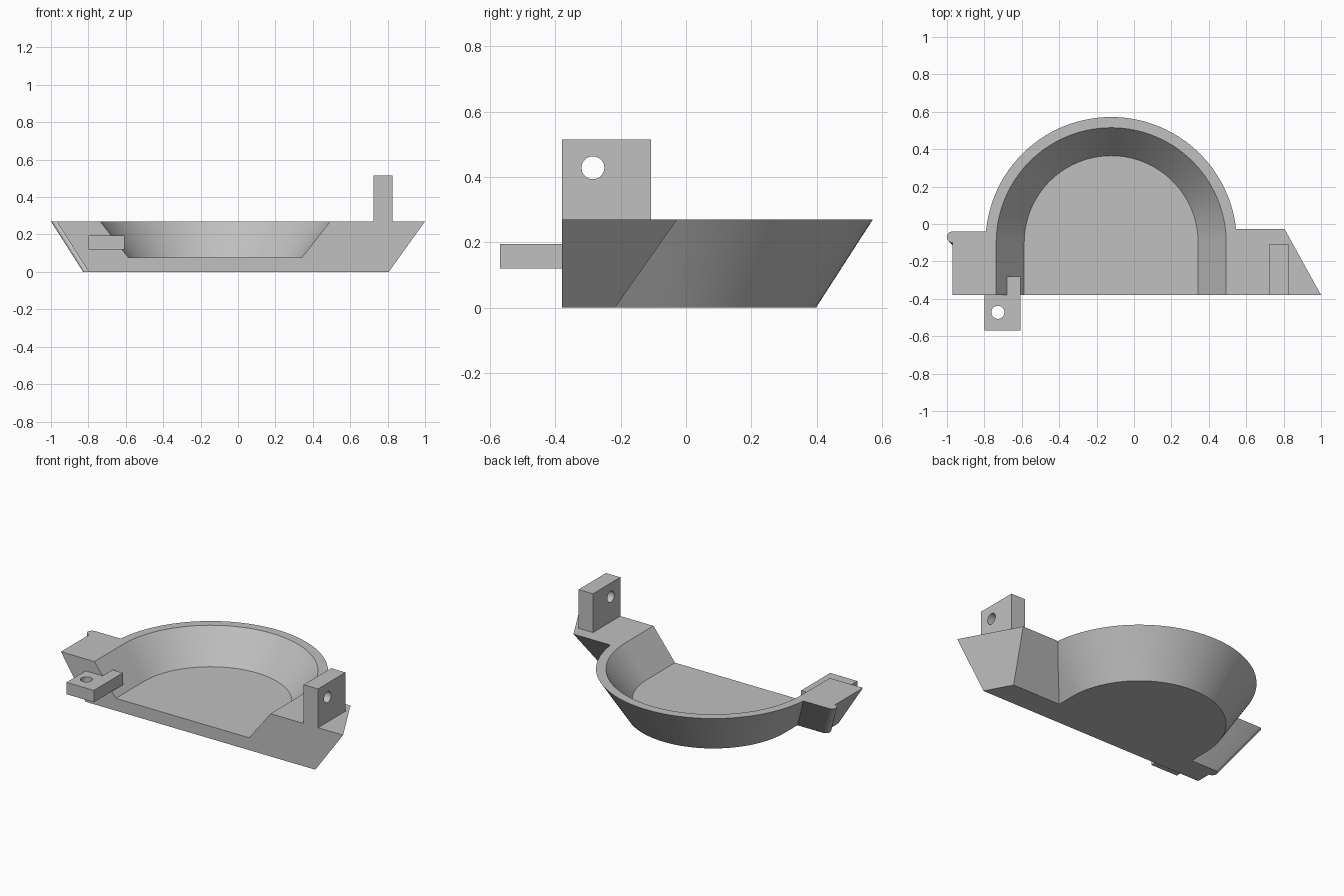
import bpy, bmesh, math
from mathutils import Matrix

if "Cube" in bpy.data.objects:
    bpy.data.objects.remove(bpy.data.objects["Cube"])

FRONT, TOP, FLOOR = -0.38, 0.27, 0.078
CX, CY = -0.122, -0.10            # centre of the half-round bowl

grey = bpy.data.materials.new("plain grey")
grey.diffuse_color = (0.53, 0.53, 0.53, 1)
grey.use_nodes = True
grey.node_tree.nodes["Principled BSDF"].inputs["Base Color"].default_value = grey.diffuse_color


def add_object(name, bm):
    bmesh.ops.recalc_face_normals(bm, faces=bm.faces)
    mesh = bpy.data.meshes.new(name)
    bm.to_mesh(mesh)
    bm.free()
    mesh.materials.append(grey)
    obj = bpy.data.objects.new(name, mesh)
    bpy.context.collection.objects.link(obj)
    return obj


def loft(name, low, high, z0, z1):
    """Solid between two matching outlines at heights z0 and z1."""
    bm = bmesh.new()
    a = [bm.verts.new((x, y, z0)) for x, y in low]
    b = [bm.verts.new((x, y, z1)) for x, y in high]
    bm.faces.new(a)
    bm.faces.new(b)
    n = len(a)
    for i in range(n):
        j = (i + 1) % n
        bm.faces.new((a[i], a[j], b[j], b[i]))
    return add_object(name, bm)


def box(name, x0, x1, y0, y1, z0, z1):
    outline = [(x0, y0), (x1, y0), (x1, y1), (x0, y1)]
    return loft(name, outline, outline, z0, z1)


def pin(name, centre, radius, axis):
    bm = bmesh.new()
    rot = Matrix.Rotation(math.pi / 2, 4, 'Y') if axis == 'X' else Matrix()
    bmesh.ops.create_cone(bm, cap_ends=True, segments=40, radius1=radius, radius2=radius,
                          depth=0.3, matrix=Matrix.Translation(centre) @ rot)
    return add_object(name, bm)


def arch(r, front, n=56):
    """Half circle with straight legs running to the front."""
    arc = [(CX + r * math.cos(math.pi * i / n), CY + r * math.sin(math.pi * i / n))
           for i in range(n + 1)]
    return [(CX + r, front)] + arc + [(CX - r, front)]


def combine(target, other, operation):
    mod = target.modifiers.new(operation, 'BOOLEAN')
    mod.operation, mod.solver, mod.object = operation, 'EXACT', other
    bpy.context.view_layer.objects.active = target
    bpy.ops.object.modifier_apply(modifier=mod.name)
    bpy.data.objects.remove(other)


# Tapered half-round shell
body = loft("half_bowl_bracket", arch(0.498, FRONT), arch(0.672, FRONT), 0, TOP)

# Right ear with slanted end
right_ear = loft("right_ear",
                 [(0.3, FRONT), (0.806, FRONT), (0.717, -0.217), (0.3, -0.217)],
                 [(0.3, FRONT), (1.0, FRONT), (0.805, -0.027), (0.3, -0.027)], 0, TOP)

# Left ear with rounded lip, sheared inward toward the bottom
lip = [(-0.97 + 0.03 * math.cos(a), -0.07 + 0.03 * math.sin(a))
       for a in (math.radians(90 + 15 * i) for i in range(13))]
low_lip = [(x + 0.172, y - 0.185) for x, y in lip]
left_ear = loft("left_ear",
                [(-0.5, -0.225)] + low_lip + [(-0.798, FRONT), (-0.5, FRONT)],
                [(-0.5, -0.04)] + lip + [(-0.97, FRONT), (-0.5, FRONT)], 0, TOP)

for ear in (right_ear, left_ear):
    combine(body, ear, 'UNION')

# Hollow of the bowl, open at the front
slope = 0.15 / (TOP - FLOOR)
hollow = loft("hollow_cutter", arch(0.465, -0.6), arch(0.465 + slope * 0.3, -0.6),
              FLOOR, FLOOR + 0.3)
combine(body, hollow, 'DIFFERENCE')

# Upright tab on the right, flat tab on the left, each with a pin hole
upright_tab = box("upright_tab", 0.725, 0.825, FRONT, -0.107, 0.262, 0.515)
flat_tab = box("flat_tab", -0.798, -0.608, -0.57, -0.28, 0.12, 0.195)
combine(upright_tab, pin("pin_cutter", (0.775, -0.285, 0.428), 0.035, 'X'), 'DIFFERENCE')
combine(flat_tab, pin("pin_cutter", (-0.728, -0.472, 0.16), 0.035, 'Z'), 'DIFFERENCE')
for tab in (upright_tab, flat_tab):
    combine(body, tab, 'UNION')

# Smooth the round walls, keep the edges sharp
bpy.ops.object.select_all(action='DESELECT')
body.select_set(True)
bpy.context.view_layer.objects.active = body
bpy.ops.object.shade_smooth_by_angle(angle=math.radians(25))
